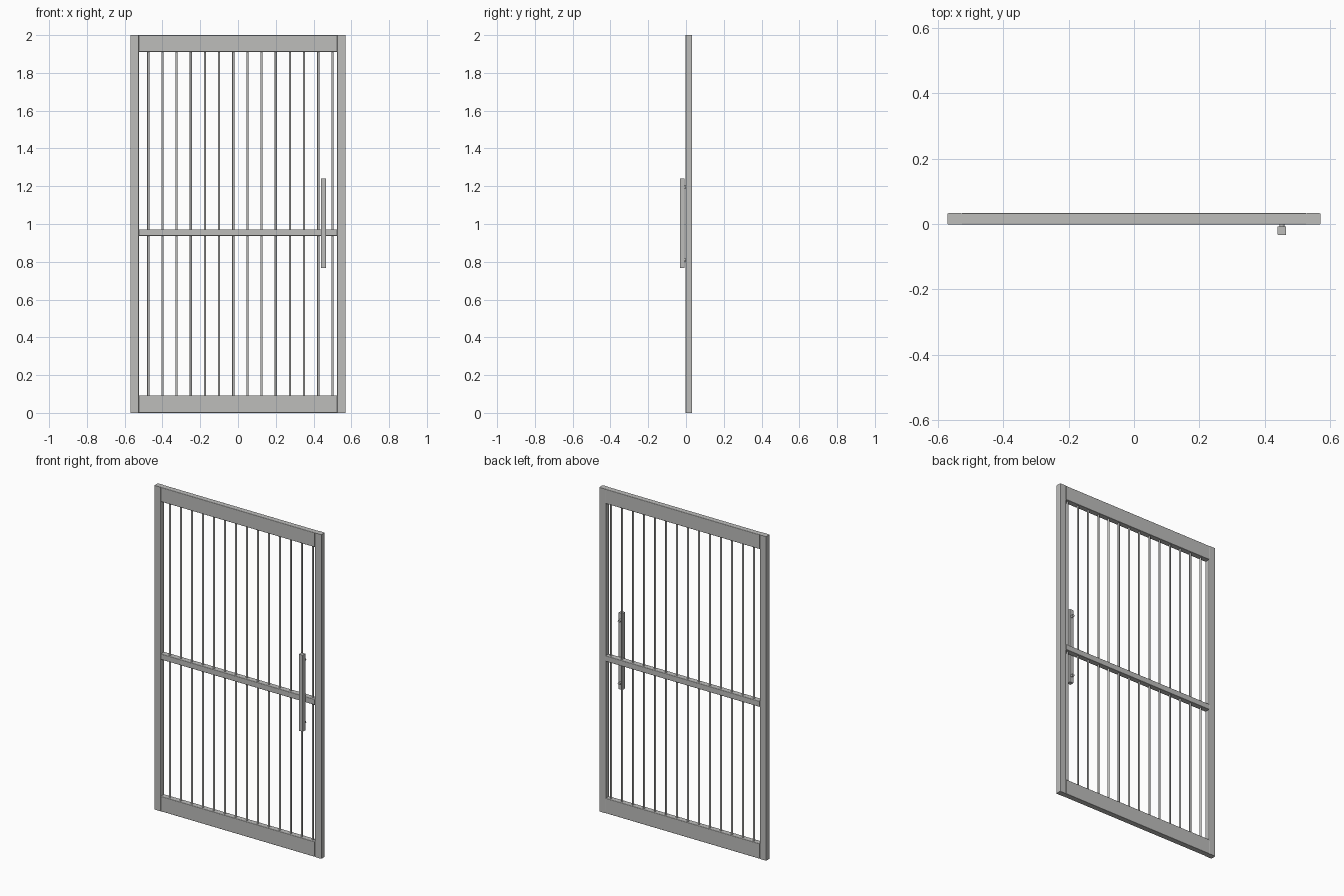
import bpy
from math import pi

cube = bpy.data.objects.get("Cube")
if cube:
    bpy.data.objects.remove(cube)

metal = bpy.data.materials.new("grey_metal")
metal.use_nodes = True
GREY = (0.51, 0.51, 0.5, 1)
metal.diffuse_color = GREY
metal.node_tree.nodes["Principled BSDF"].inputs["Base Color"].default_value = GREY


def finish(ob, name):
    ob.name = name
    ob.data.materials.append(metal)
    bpy.ops.object.shade_smooth_by_angle(angle=0.6)
    return ob


def tube(name, low, high, axis, radius=0.004):
    """Box between two corners, with the edges along one axis rounded."""
    bpy.ops.mesh.primitive_cube_add(size=1)
    ob = bpy.context.object
    size = [b - a for a, b in zip(low, high)]
    for v in ob.data.vertices:
        v.co = [c * s for c, s in zip(v.co, size)]
    ob.location = [(a + b) / 2 for a, b in zip(low, high)]
    # Weight only the lengthwise edges
    weights = ob.data.attributes.new("bevel_weight_edge", 'FLOAT', 'EDGE')
    for e in ob.data.edges:
        a, b = (ob.data.vertices[i].co for i in e.vertices)
        weights.data[e.index].value = float(abs(a[axis] - b[axis]) > 1e-5)
    bevel = ob.modifiers.new("rounding", 'BEVEL')
    bevel.limit_method = 'WEIGHT'
    bevel.width = radius
    bevel.segments = 3
    return finish(ob, name)


def rod(name, location, radius, length, sides, tilt=0):
    bpy.ops.mesh.primitive_cylinder_add(vertices=sides, radius=radius, depth=length,
                                        location=location, rotation=(tilt, 0, 0))
    return finish(bpy.context.object, name)


FRONT, BACK = -0.002, 0.033
MID = (FRONT + BACK) / 2
OUTER, INNER = 0.57, 0.525

# Frame: two stiles, three rails
tube("right_stile", (-OUTER, FRONT, 0), (-INNER, BACK, 2), 2)
tube("left_stile", (INNER, FRONT, 0), (OUTER, BACK, 2), 2)
for name, bottom, top in (("bottom_rail", 0, 0.093),
                          ("middle_rail", 0.937, 0.972),
                          ("top_rail", 1.911, 2)):
    tube(name, (-INNER, FRONT, bottom), (INNER, BACK, top), 0, 0.003)

# Upright bars
for i in range(14):
    rod(f"bar_{i + 1}", (-0.475 + i * 0.075, MID, 1), 0.006, 1.84, 12)

# Pull handle on two standoffs, fixed to the last but one bar
HANDLE_X = 0.452
tube("handle", (HANDLE_X - 0.013, -0.033, 0.768), (HANDLE_X + 0.013, -0.007, 1.24), 2, 0.001)
for name, z in (("lower_standoff", 0.81), ("upper_standoff", 1.195)):
    rod(name, (HANDLE_X, -0.001, z), 0.008, 0.02, 16, pi / 2)
